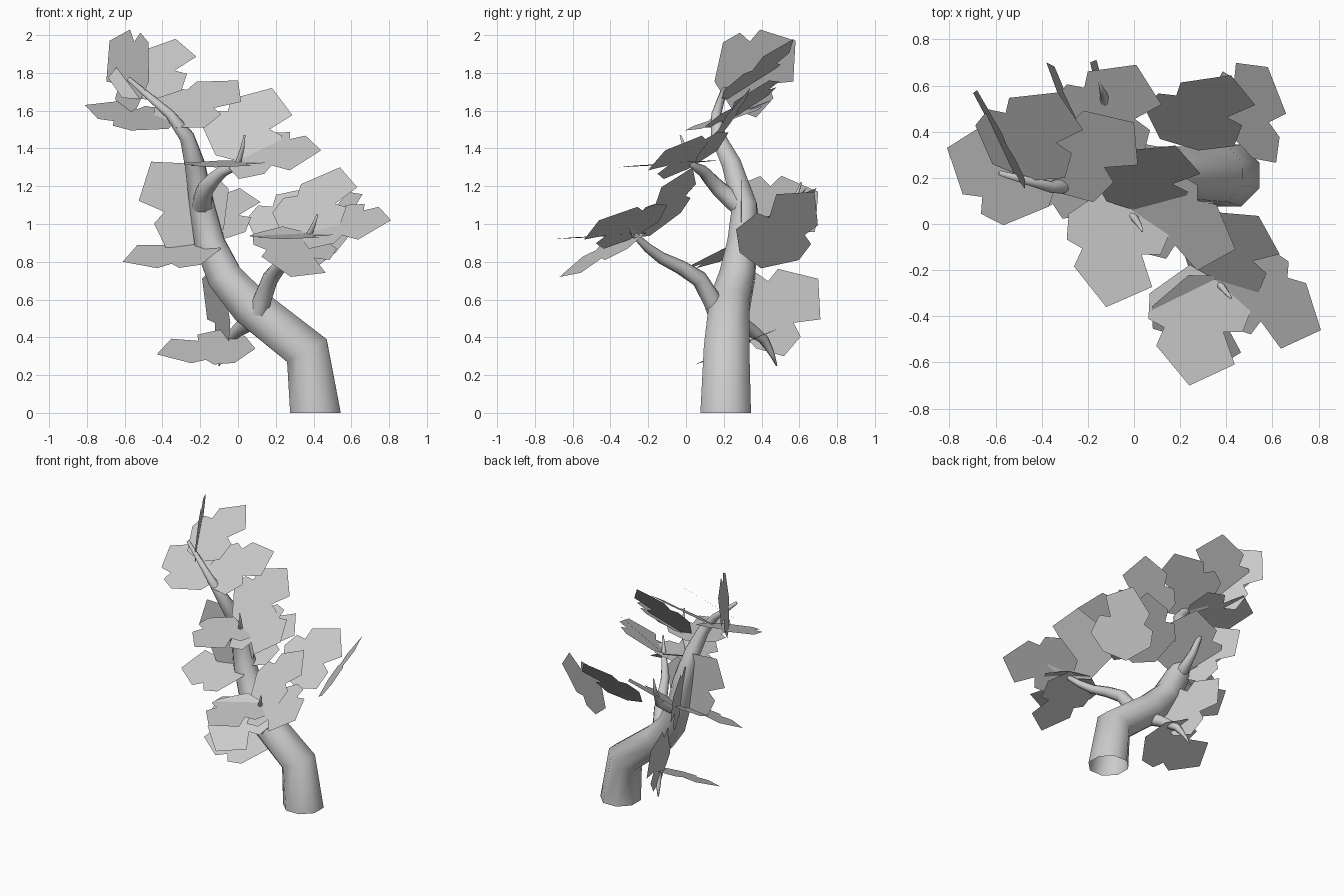
import bpy, bmesh, math
from mathutils import Vector

if "Cube" in bpy.data.objects:
    bpy.data.objects.remove(bpy.data.objects["Cube"])


def finish(name, bm, smooth):
    mesh = bpy.data.meshes.new(name)
    bm.to_mesh(mesh)
    bm.free()
    ob = bpy.data.objects.new(name, mesh)
    bpy.context.collection.objects.link(ob)
    for p in mesh.polygons:
        p.use_smooth = smooth


def rounded(points):
    """Add one smooth in-between point to every span of the path."""
    out = []
    for i in range(len(points) - 1):
        a, b = points[i], points[i + 1]
        before, after = points[max(i - 1, 0)], points[min(i + 2, len(points) - 1)]
        out += [a, (a + b) * 0.5625 - (before + after) * 0.0625]
    return out + [points[-1]]


def limb(name, radius, path, level_start=False, sides=8):
    """Bent tube that thins out evenly from radius to a small tip."""
    pts = [Vector(p) for p in path]
    if not level_start:
        pts = rounded(pts)
    last = len(pts) - 1
    bm = bmesh.new()
    rings, side = [], Vector((0, 1, 0))
    for i, p in enumerate(pts):
        a, b = pts[max(i - 1, 0)], pts[min(i + 1, last)]
        t = ((p - a).normalized() + (b - p).normalized()).normalized()
        if i == 0 and level_start:
            t = Vector((0, 0, 1))
        side = (side - t * side.dot(t)).normalized()
        other = t.cross(side)
        r = radius * (1 - 0.92 * i / last)
        angles = [2 * math.pi * (k + 0.5) / sides for k in range(sides)]
        rings.append([bm.verts.new(p + (side * math.cos(g) + other * math.sin(g)) * r) for g in angles])
    for r0, r1 in zip(rings, rings[1:]):
        for k in range(sides):
            j = (k + 1) % sides
            bm.faces.new((r0[k], r0[j], r1[j], r1[k]))
    bm.faces.new(rings[-1])
    finish(name, bm, True)


# Lobed leaf outline: (across, along), base at the origin
LEAF = [(0, .52), (.17, .385), (.09, .26), (.17, .24), (.19, .10), (.06, .01),
        (-.12, .01), (-.26, .17), (-.24, .28), (-.165, .30), (-.18, .385)]


def leaf(name, hub, tip, roll):
    """Flat leaf growing from a hub to its tip, rolled about its axis in degrees."""
    tip = Vector(tip)
    axis = (tip - Vector(hub)).normalized()
    level = axis.cross(Vector((0, 0, 1))).normalized()
    r = math.radians(roll)
    across = level * math.cos(r) + level.cross(axis) * math.sin(r)
    bm = bmesh.new()
    bm.faces.new([bm.verts.new(tip + across * u + axis * (v - .52)) for u, v in reversed(LEAF)])
    finish(name, bm, False)


# Trunk, bending to the left as it rises
limb("trunk", .145, [(.41, .21, 0), (.365, .215, .33), (.06, .23, .57), (-.07, .27, .72),
                     (-.15, .30, .9), (-.19, .31, 1.1), (-.23, .24, 1.32), (-.27, .17, 1.46),
                     (-.36, .16, 1.58), (-.58, .22, 1.77)], level_start=True)

# Branches
limb("front_branch", .058, [(.10, .18, .50), (.17, .07, .71), (.27, -.13, .82),
                            (.37, -.26, .93), (.42, -.32, 1.05)])
limb("back_branch", .05, [(.06, .27, .48), (-.05, .41, .39), (-.10, .48, .25)])
limb("upper_branch", .058, [(-.19, .28, 1.10), (-.17, .17, 1.19), (-.08, .09, 1.28),
                            (0, .03, 1.32), (.035, -.03, 1.47)])
limb("rear_branch", .05, [(-.15, .30, .88), (-.12, .50, .98), (-.15, .61, 1.22)])

# Leaves: each cluster has a hub, then a tip and roll for every leaf
CLUSTERS = {
    "crown": ((-.51, .20, 1.65), [(-.68, .58, 1.97, -97), (-.33, .57, 1.98, -4)]),
    "shoulder": ((-.35, .19, 1.54), [(-.81, .33, 1.63, 16), (0, .44, 1.76, -20)]),
    "upper": ((-.01, .06, 1.33), [(.18, .34, 1.72, -22), (.44, -.11, 1.39, -32),
                                  (-.12, -.36, 1.3, 180)]),
    "front": ((.35, -.24, .95), [(.54, .035, 1.3, -4), (.81, -.46, 1.02, -30),
                                 (.24, -.70, .92, 180), (.28, -.67, .72, 196)]),
    "rear": ((-.17, .29, .9), [(.01, .69, 1.19, 0), (-.38, .70, 1.17, -82),
                               (-.61, .18, .8, 21), (-.46, .28, 1.33, -90)]),
    "side_inner": ((.22, .33, .84), [(.42, .645, 1.2, -22)]),
    "side_outer": ((.48, .32, .82), [(.58, .68, 1.17, 40)]),
    "low": ((-.04, .31, .37), [(-.19, .70, .71, -80), (-.43, .20, .31, 22)]),
}
for group, (hub, tips) in CLUSTERS.items():
    for i, (x, y, z, roll) in enumerate(tips, 1):
        leaf(f"{group}_leaf_{i}", hub, (x, y, z), roll)
